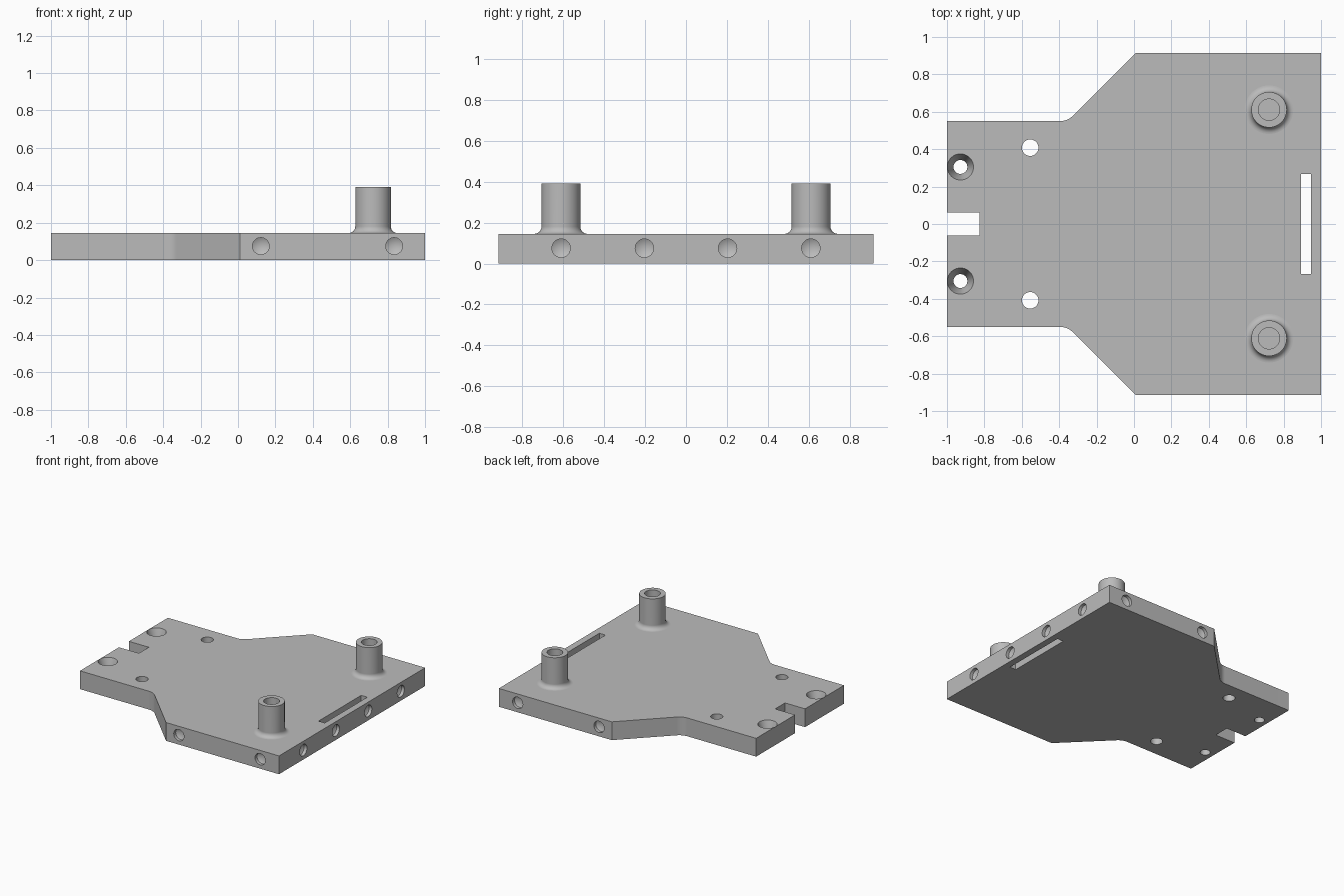
import bpy, bmesh, math
from mathutils import Matrix, Vector

cube = bpy.data.objects.get("Cube")
if cube:
    bpy.data.objects.remove(cube, do_unlink=True)

T = 0.145  # plate thickness

grey = bpy.data.materials.new("plain_grey")
grey.use_nodes = True
grey.diffuse_color = (0.5, 0.5, 0.5, 1)
grey.node_tree.nodes["Principled BSDF"].inputs["Base Color"].default_value = (0.5, 0.5, 0.5, 1)


def make_object(name, bm):
    bmesh.ops.recalc_face_normals(bm, faces=bm.faces)
    mesh = bpy.data.meshes.new(name)
    bm.to_mesh(mesh)
    bm.free()
    mesh.materials.append(grey)
    obj = bpy.data.objects.new(name, mesh)
    bpy.context.collection.objects.link(obj)
    return obj


def activate(obj):
    bpy.ops.object.select_all(action='DESELECT')
    obj.select_set(True)
    bpy.context.view_layer.objects.active = obj


def lathe(name, profile, location, direction=(0, 0, 1), steps=48):
    """Turn an (r, z) profile around an axis pointing along direction."""
    bm = bmesh.new()
    verts = [bm.verts.new((r, 0, z)) for r, z in profile]
    edges = [bm.edges.new(pair) for pair in zip(verts, verts[1:])]
    bmesh.ops.spin(bm, geom=verts + edges, cent=(0, 0, 0), axis=(0, 0, 1),
                   angle=math.tau, steps=steps)
    bmesh.ops.remove_doubles(bm, verts=bm.verts, dist=1e-5)
    turn = Vector((0, 0, 1)).rotation_difference(Vector(direction)).to_matrix().to_4x4()
    bm.transform(Matrix.Translation(location) @ turn)
    return make_object(name, bm)


def box(name, x0, x1, y0, y1):
    bm = bmesh.new()
    bmesh.ops.create_cube(bm, size=1)
    bm.transform(Matrix.Translation(((x0 + x1) / 2, (y0 + y1) / 2, T / 2))
                 @ Matrix.Diagonal((x1 - x0, y1 - y0, 3 * T, 1)))
    return make_object(name, bm)


# Plate outline: wide rear body, sloped shoulders, rounded inner corner
R = 0.1
tangent = R * math.tan(math.pi / 8)
corner_x, narrow, wide = -0.355, 0.55, 0.915
half = [(1, wide), (0.01, wide)]
for i in range(8, -1, -1):
    a = math.pi / 4 * i / 8
    half.append((corner_x - tangent + R * math.sin(a), narrow + R * (1 - math.cos(a))))
half.append((-1, narrow))
outline = half + [(x, -y) for x, y in reversed(half)]

bm = bmesh.new()
base = bm.faces.new([bm.verts.new((x, y, 0)) for x, y in outline])
ext = bmesh.ops.extrude_face_region(bm, geom=[base])
bmesh.ops.translate(bm, vec=(0, 0, T),
                    verts=[g for g in ext["geom"] if isinstance(g, bmesh.types.BMVert)])
plate = make_object("base_plate", bm)

# Cutters: notch, slot, vertical holes, countersinks and edge holes
cutters = [box("notch_cutter", -1.1, -0.825, -0.062, 0.062),
           box("slot_cutter", 0.893, 0.947, -0.267, 0.267)]
through = [(0, -0.1), (0.044, -0.1), (0.044, 0.3), (0, 0.3)]
sink = [(0, -0.1), (0.037, -0.1), (0.037, 0.045), (0.07, T), (0.07, 0.3), (0, 0.3)]
drill = [(0, -0.05), (0.045, -0.025), (0.045, 0.05), (0, 0.05)]
for s in (-1, 1):
    cutters.append(lathe("hole_cutter", through, (-0.555, s * 0.408, 0)))
    cutters.append(lathe("countersink_cutter", sink, (-0.928, s * 0.305, 0)))
    for x in (0.122, 0.835):
        cutters.append(lathe("side_hole_cutter", drill, (x, s * wide, 0.075), (0, s, 0), 32))
    for y in (0.203, 0.61):
        cutters.append(lathe("end_hole_cutter", drill, (1, s * y, 0.075), (1, 0, 0), 32))

activate(plate)
for cutter in cutters:
    cutter.hide_render = True
    mod = plate.modifiers.new("cut", 'BOOLEAN')
    mod.operation = 'DIFFERENCE'
    mod.solver = 'EXACT'
    mod.object = cutter
    bpy.ops.object.modifier_apply(modifier=mod.name)
    bpy.data.objects.remove(cutter, do_unlink=True)

# Hollow posts with a flared foot
F = 0.035
post_profile = [(0, T - 0.02), (0.095 + F, T - 0.02)]
for i in range(9):
    a = math.pi / 2 * i / 8
    post_profile.append((0.095 + F * (1 - math.sin(a)), T + F * (1 - math.cos(a))))
post_profile += [(0.095, 0.39), (0.057, 0.39), (0.057, T + 0.005), (0, T + 0.005)]
posts = [lathe(name, post_profile, (0.722, y, 0))
         for name, y in (("left_post", -0.611), ("right_post", 0.611))]
posts[0].name, posts[1].name = "front_post", "back_post"

# Smooth curved walls, crisp edges
for obj in [plate] + posts:
    activate(obj)
    bpy.ops.object.shade_smooth_by_angle(angle=math.radians(30))
    weighted = obj.modifiers.new("even_normals", 'WEIGHTED_NORMAL')
    weighted.keep_sharp = True
